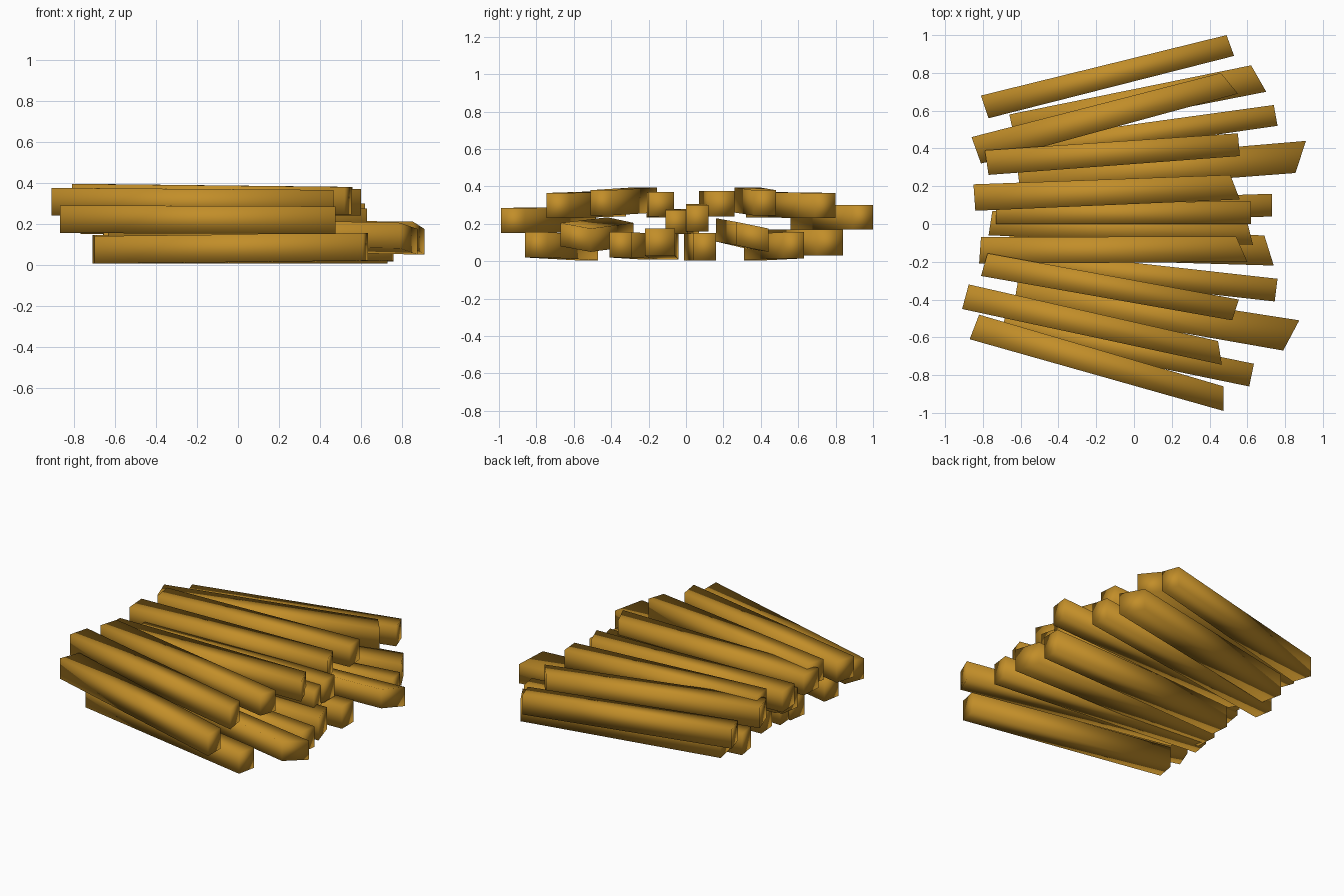
import bpy, bmesh

gold = bpy.data.materials.new("fried_gold")
gold.diffuse_color = (0.54, 0.27, 0.022, 1)


def fry(name, corners, z_left, z_right, height=0.135, roll=0.0):
    """Cut potato stick: plan corners (left back, left front, right front, right back)."""
    bm = bmesh.new()
    rings = []
    for lift in (0, height):
        ring = []
        for i, (x, y) in enumerate(corners):
            z = (z_left if i < 2 else z_right) + lift
            z += roll if i in (1, 2) else 0
            ring.append(bm.verts.new((x, y, z)))
        rings.append(ring)
    low, top = rings
    bm.faces.new(low[::-1])
    bm.faces.new(top)
    for i in range(4):
        j = (i + 1) % 4
        bm.faces.new((low[i], low[j], top[j], top[i]))
    bmesh.ops.recalc_face_normals(bm, faces=bm.faces)
    for f in bm.faces:
        f.smooth = True
    mesh = bpy.data.meshes.new(name)
    bm.to_mesh(mesh)
    bm.free()
    mesh.materials.append(gold)
    bpy.context.collection.objects.link(bpy.data.objects.new(name, mesh))


# Bottom layer: corners, left z, right z, height, roll
bottom = [
    ([(-.66, .58), (-.63, .44), (.70, .70), (.62, .84)], .03, .03, .14, 0),
    ([(-.71, .43), (-.69, .31), (.76, .52), (.74, .63)], .005, .015, .14, 0),
    ([(-.62, .31), (-.60, .16), (.855, .27), (.91, .44)], .07, .05, .125, .035),
    ([(-.63, .115), (-.62, -.01), (.73, .04), (.73, .16)], .005, .005, .145, 0),
    ([(-.66, -.04), (-.65, -.18), (.74, -.22), (.69, -.06)], .01, .03, .145, 0),
    ([(-.67, -.13), (-.69, -.25), (.745, -.41), (.76, -.29)], .01, .02, .135, 0),
    ([(-.61, -.28), (-.635, -.42), (.79, -.67), (.875, -.51)], .08, .05, .125, .03),
    ([(-.68, -.47), (-.70, -.59), (.61, -.86), (.635, -.74)], .005, .02, .135, 0),
]
# Sticks lying in the middle
middle = [
    ([(-.81, .68), (-.77, .56), (.53, .89), (.49, 1.0)], .17, .17, .13, 0),
    ([(-.73, .11), (-.73, .0), (.62, .0), (.62, .12)], .165, .16, .14, 0),
    ([(-.75, .07), (-.77, -.06), (.63, -.11), (.60, .01)], .15, .145, .13, 0),
    ([(-.82, -.48), (-.87, -.61), (.475, -.99), (.475, -.86)], .155, .15, .135, 0),
]
# Top layer
upper = [
    ([(-.86, .46), (-.81, .32), (.55, .69), (.46, .80)], .235, .23, .135, 0),
    ([(-.79, .39), (-.77, .26), (.56, .36), (.55, .48)], .26, .245, .135, 0),
    ([(-.85, .21), (-.84, .07), (.56, .13), (.51, .26)], .24, .24, .135, 0),
    ([(-.81, -.07), (-.82, -.21), (.60, -.20), (.54, -.065)], .235, .24, .13, 0),
    ([(-.775, -.155), (-.81, -.275), (.52, -.51), (.555, -.40)], .26, .245, .135, 0),
    ([(-.875, -.32), (-.91, -.45), (.465, -.745), (.445, -.62)], .24, .23, .135, 0),
]
for layer, sticks in (("bottom", bottom), ("middle", middle), ("top", upper)):
    for n, args in enumerate(sticks, 1):
        fry(f"{layer}_fry_{n}", *args)
